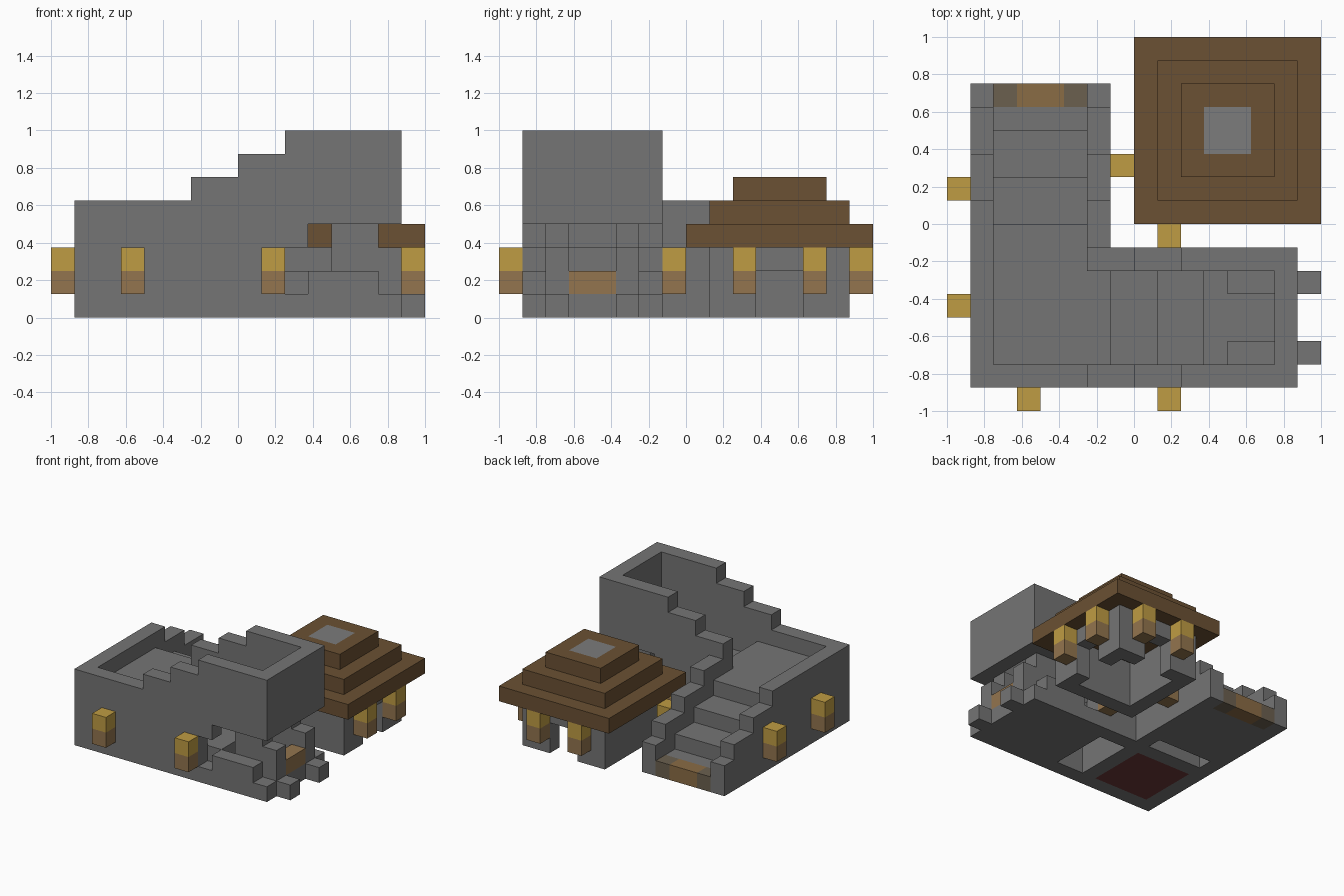
import bpy
import bmesh
from mathutils import Vector

U = 0.125  # edge length of one block

old = bpy.data.objects.get("Cube")
if old:
    bpy.data.objects.remove(old, do_unlink=True)


def material(name, rgb):
    m = bpy.data.materials.new(name)
    m.use_nodes = True
    m.diffuse_color = (*rgb, 1)
    m.node_tree.nodes["Principled BSDF"].inputs["Base Color"].default_value = (*rgb, 1)
    return m


STONE = material("grey stone", (0.177, 0.177, 0.177))
CAP = material("light grey stone", (0.2, 0.2, 0.2))
ROOF = material("dark brown wood", (0.147, 0.082, 0.033))
POST = material("tan wood", (0.292, 0.178, 0.077))
GOLD = material("gold lamp", (0.52, 0.332, 0.056))
PLANK = material("mid brown plank", (0.254, 0.15, 0.06))
TAUPE = material("taupe plank", (0.147, 0.117, 0.078))
RED = material("dark red", (0.146, 0.038, 0.038))


def box(x0, x1, y0, y1, z0, z1):
    """All block positions inside a box, in block units."""
    return {(x, y, z) for x in range(x0, x1) for y in range(y0, y1) for z in range(z0, z1)}


def build(name, cells, mats, rule=None):
    """Outer skin of a set of blocks; rule(centre, normal) picks a material slot."""
    bm = bmesh.new()
    corners = {}

    def vert(p):
        key = tuple(round(c) for c in p)
        if key not in corners:
            corners[key] = bm.verts.new(Vector((key[0] - 8, key[1] - 8, key[2])) * U)
        return corners[key]

    for cell in sorted(cells):
        mid = Vector(cell) + Vector((0.5, 0.5, 0.5))
        for axis in range(3):
            for sign in (-1, 1):
                n = Vector((0, 0, 0))
                n[axis] = sign
                if tuple(round(c + d) for c, d in zip(cell, n)) in cells:
                    continue
                a = Vector((0, 0, 0))
                a[(axis + 1) % 3] = 0.5
                b = n.cross(a)
                m = mid + n * 0.5
                f = bm.faces.new([vert(m + s * a + t * b)
                                  for s, t in ((-1, -1), (1, -1), (1, 1), (-1, 1))])
                f.material_index = rule(m, n) if rule else 0
    bmesh.ops.dissolve_limit(bm, angle_limit=0.01, verts=bm.verts[:], edges=bm.edges[:],
                             delimit={'MATERIAL'})
    me = bpy.data.meshes.new(name)
    bm.to_mesh(me)
    bm.free()
    for mat in mats:
        me.materials.append(mat)
    ob = bpy.data.objects.new(name, me)
    bpy.context.collection.objects.link(ob)
    return ob


# Stepped side walls of the back wing
fort = box(1, 2, 1, 9, 0, 5) | box(6, 7, 6, 9, 0, 5)
for x in (1, 6):
    for y0, y1, h in ((9, 11, 4), (11, 13, 3), (13, 14, 2)):
        fort |= box(x, x + 1, y0, y1, 0, h)

# Front and back walls climbing to the tower, with arches cut below it
fort |= box(1, 6, 1, 2, 0, 5)
for y in (1, 6):
    for x0, x1, h in ((6, 8, 6), (8, 10, 7), (10, 15, 8)):
        fort |= box(x0, x1, y, y + 1, 0, h)
    fort -= box(10, 11, y, y + 1, 0, 3) | box(11, 15, y, y + 1, 0, 4)
    fort |= box(10, 15, y, y + 1, 0, 1) | box(11, 14, y, y + 1, 0, 2)
fort |= box(14, 15, 1, 7, 4, 8)

# Landing and the two inner stairs
fort |= box(2, 6, 2, 8, 0, 4) | box(6, 7, 2, 6, 0, 4)
fort -= box(2, 6, 7, 8, 0, 3)
fort |= box(2, 6, 8, 10, 0, 3) | box(2, 6, 10, 12, 0, 2) | box(2, 6, 12, 13, 0, 1)
fort |= box(7, 9, 2, 6, 2, 3) | box(9, 11, 2, 6, 0, 2) | box(11, 15, 2, 6, 0, 1)

# Columns, door jambs and stubs beside the tower door
for y in (2, 5):
    fort |= box(12, 14, y, y + 1, 0, 4) | box(14, 15, y, y + 1, 0, 3)
    fort |= box(15, 16, y, y + 1, 0, 1)

build("fortress", fort, [STONE, RED],
      lambda m, n: int(n.z < 0 and m.z < 0.1 and 2 < m.x < 6 and 2 < m.y < 6))

# Door sill and gate threshold
build("door_sill", box(14, 15, 3, 5, 1, 2), [POST])
build("gate_threshold", box(2, 6, 13, 14, 0, 1), [TAUPE, PLANK],
      lambda m, n: int(3 < m.x < 5))

# Pavilion body, hollow with two doorways
body = box(9, 15, 9, 15, 0, 3) - box(10, 14, 10, 14, 0, 3)
body -= box(14, 15, 11, 13, 0, 2) | box(11, 13, 14, 15, 0, 2)
build("pavilion_body", body, [STONE])

# Tiered pavilion roof with a grey cap
roof = set()
for i in range(3):
    roof |= box(8 + i, 16 - i, 8 + i, 16 - i, 3 + i, 4 + i)
build("pavilion_roof", roof, [ROOF, CAP],
      lambda m, n: int(n.z > 0 and m.z > 5.9 and 11 < m.x < 13 and 11 < m.y < 13))

# Wall lanterns
spots = ((0, 9), (0, 4), (3, 0), (9, 0), (7, 10), (9, 7),
         (15, 10), (15, 13), (10, 15), (13, 15))
for i, (x, y) in enumerate(spots, 1):
    build(f"lantern_{i}", box(x, x + 1, y, y + 1, 1, 3), [POST, GOLD],
          lambda m, n: int(m.z > 2))
